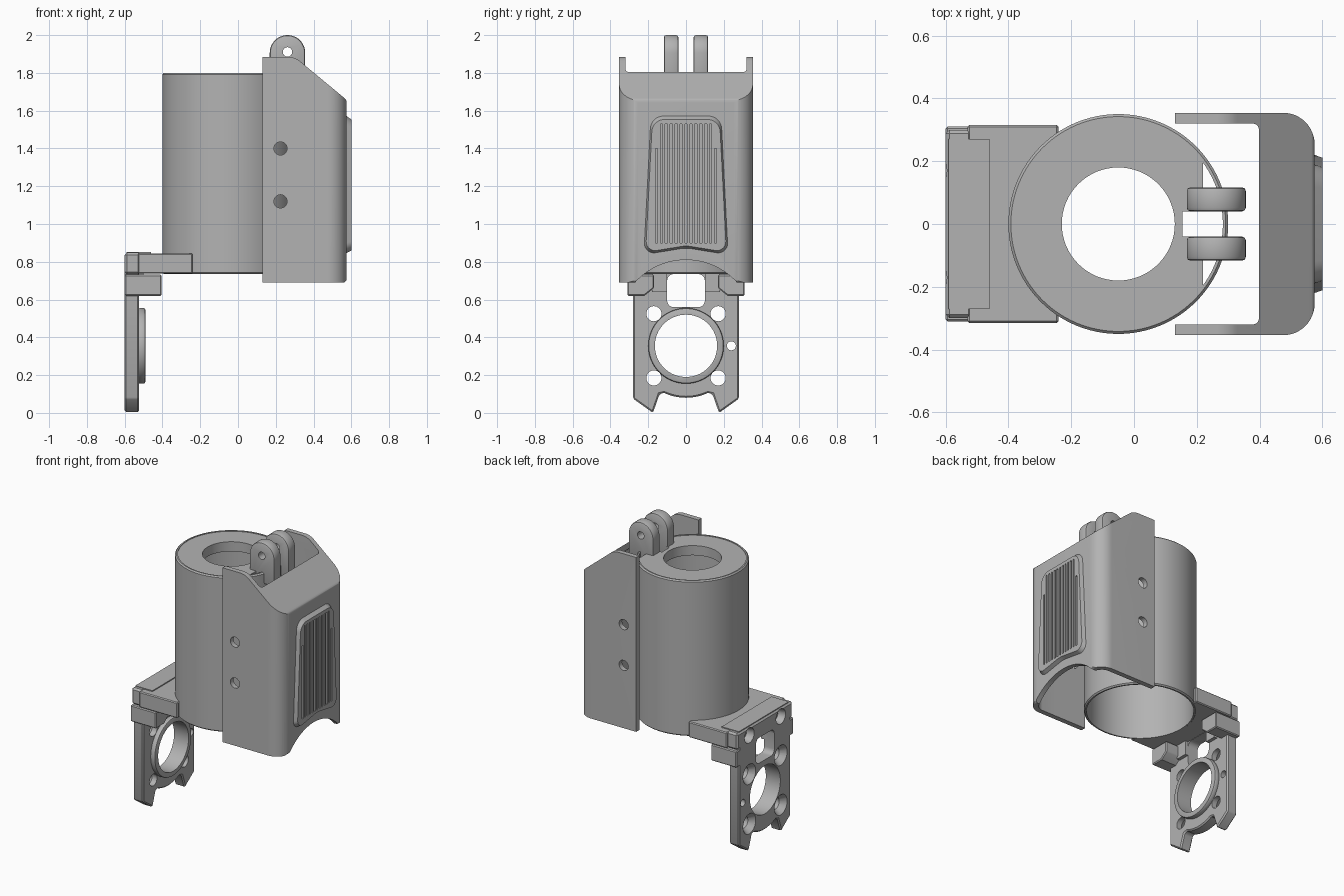
import bpy, bmesh, math
from mathutils import Vector

if "Cube" in bpy.data.objects:
    bpy.data.objects.remove(bpy.data.objects["Cube"])

grey = bpy.data.materials.new("plain_grey")
grey.use_nodes = True
grey.diffuse_color = (0.45, 0.45, 0.45, 1)
grey.node_tree.nodes["Principled BSDF"].inputs["Base Color"].default_value = (0.45, 0.45, 0.45, 1)
parts = []


def prism(name, pts, axis, lo, hi, taper=1.0):
    """Extrude a 2D outline along an axis, optionally scaling the far end."""
    place = {"x": lambda a, b, d: (d, a, b),
             "y": lambda a, b, d: (a, d, b),
             "z": lambda a, b, d: (a, b, d)}[axis]
    mid = sum((Vector(p) for p in pts), Vector((0, 0))) / len(pts)
    bm = bmesh.new()
    near = [bm.verts.new(place(p[0], p[1], lo)) for p in pts]
    far = []
    for p in pts:
        q = mid + (Vector(p) - mid) * taper
        far.append(bm.verts.new(place(q.x, q.y, hi)))
    bm.faces.new(near)
    bm.faces.new(far[::-1])
    n = len(pts)
    for i in range(n):
        j = (i + 1) % n
        bm.faces.new((near[i], far[i], far[j], near[j]))
    bmesh.ops.recalc_face_normals(bm, faces=bm.faces)
    mesh = bpy.data.meshes.new(name)
    bm.to_mesh(mesh)
    bm.free()
    mesh.materials.append(grey)
    ob = bpy.data.objects.new(name, mesh)
    bpy.context.collection.objects.link(ob)
    parts.append(ob)
    return ob


def circle(cx, cy, r, n=48):
    return [(cx + r * math.cos(2 * math.pi * i / n),
             cy + r * math.sin(2 * math.pi * i / n)) for i in range(n)]


def rect(a0, a1, b0, b1):
    return [(a0, b0), (a1, b0), (a1, b1), (a0, b1)]


def rounded(pts, radii, steps=8):
    """Replace polygon corners by arcs of the given radii."""
    out = []
    for i, r in enumerate(radii):
        p = Vector(pts[i])
        u = (Vector(pts[i - 1]) - p).normalized()
        w = (Vector(pts[(i + 1) % len(pts)]) - p).normalized()
        if r == 0:
            out.append(tuple(p))
            continue
        half = u.angle(w) / 2
        c = p + (u + w).normalized() * (r / math.sin(half))
        reach = r / math.tan(half)
        a, b = (p + u * reach - c).normalized(), (p + w * reach - c).normalized()
        out += [tuple(c + a.slerp(b, k / steps) * r) for k in range(steps + 1)]
    return out


def apply(ob, mod):
    bpy.ops.object.select_all(action="DESELECT")
    bpy.context.view_layer.objects.active = ob
    ob.select_set(True)
    bpy.ops.object.modifier_apply(modifier=mod.name)


def combine(ob, tool, op="DIFFERENCE"):
    mod = ob.modifiers.new("cut", "BOOLEAN")
    mod.operation, mod.solver, mod.object = op, "EXACT", tool
    apply(ob, mod)
    parts.remove(tool)
    bpy.data.objects.remove(tool)


def bevel(ob, width, segments=2):
    mod = ob.modifiers.new("bevel", "BEVEL")
    mod.width, mod.segments, mod.limit_method = width, segments, "ANGLE"
    mod.angle_limit = math.radians(40)
    apply(ob, mod)


# Hollow sleeve and its pierced top disc
CX = -0.05
sleeve = prism("sleeve", circle(CX, 0, 0.35, 96), "z", 0.735, 1.8)
bevel(sleeve, 0.008, 1)
combine(sleeve, prism("bore", circle(CX, 0, 0.333, 96), "z", 0.6, 1.9))
disc = prism("top_disc", circle(CX, 0, 0.334, 96), "z", 1.73, 1.796)
combine(disc, prism("hole", circle(CX, 0, 0.18, 64), "z", 1.6, 1.9))
combine(disc, prism("flat", rect(0.22, 0.5, -0.3, 0.3), "z", 1.6, 1.9))
combine(disc, prism("notch", rect(0.155, 0.5, -0.04, 0.04), "z", 1.6, 1.9))

# Pair of hinge ears
for side, name in ((1, "hinge_ear_left"), (-1, "hinge_ear_right")):
    ex, ez, er = 0.262, 1.906, 0.094
    arc = [(ex + er * math.cos(math.pi * i / 24), ez + er * math.sin(math.pi * i / 24))
           for i in range(25)]
    outline = arc + [(ex - er, 1.72), (ex + er, 1.72)]
    ear = prism(name, outline, "y", side * 0.04, side * 0.117)
    bevel(ear, 0.012)
    combine(ear, prism("pin_hole", circle(ex, ez + 0.005, 0.025, 24), "y", -0.2, 0.2))

# U-shaped outer shell with sloped top
shell = prism("outer_shell", rounded(
    [(0.13, 0.69), (0.575, 0.69), (0.575, 1.657), (0.3, 1.885), (0.13, 1.885)],
    [0, 0.02, 0.03, 0.1, 0]), "y", -0.5, 0.5)
combine(shell, prism("plan", rounded(rect(0, 0.575, -0.354, 0.354), [0, 0.1, 0.1, 0], 12),
                     "z", 0.5, 2.1), "INTERSECT")
cavity = prism("cavity", [(0, 0.5), (0.54, 0.5), (0.54, 1.64), (0.3, 1.84), (0, 1.84)],
               "y", -0.5, 0.5)
combine(cavity, prism("plan", rounded(rect(-0.1, 0.54, -0.32, 0.32), [0, 0.065, 0.065, 0]),
                      "z", 0.4, 2.1), "INTERSECT")
combine(shell, cavity)
combine(shell, prism("opening", rounded(rect(0, 0.398, -0.32, 0.32), [0, 0.02, 0.02, 0], 4),
                     "z", 0.5, 2.1))
combine(shell, prism("arch", circle(0, 0.446, 0.364, 96), "x", 0.45, 0.7))
for z in (1.12, 1.4):
    combine(shell, prism("screw_hole", circle(0.225, z, 0.035, 32), "y", -0.6, 0.6))

# Ribbed grip pad
pad = prism("grip_pad", rounded(
    [(-0.225, 0.835), (0, 0.872), (0.225, 0.835), (0.187, 1.575), (-0.187, 1.575)],
    [0.05, 0.2, 0.05, 0.07, 0.07]), "x", 0.57, 0.6, 0.95)
for i in range(-6, 7):
    y = i * 0.026
    top = 1.53 if abs(i) < 6 else 1.4
    combine(pad, prism("groove", rect(y - 0.006, y + 0.006, 0.9, top), "x", 0.589, 0.7))

# Mounting plate with curved foot cut-out
HZ = 0.355
foot = [(0.275 * math.sin(math.radians(a)), HZ - 0.275 * math.cos(math.radians(a)))
        for a in range(-25, 26, 5)]
plate = prism("mounting_plate",
              [(-0.28, 0.8), (-0.28, 0.075), (-0.175, 0), (-0.14, 0.1)] + foot +
              [(0.14, 0.1), (0.175, 0), (0.28, 0.075), (0.28, 0.8)], "x", -0.6, -0.523)
bevel(plate, 0.008, 1)
collar = prism("plate_collar", circle(0, HZ, 0.2, 64), "x", -0.53, -0.49)
bevel(collar, 0.01)
for ob in (plate, collar):
    combine(ob, prism("bore", circle(0, HZ, 0.165, 64), "x", -0.7, -0.4))
combine(plate, prism("window", rounded(rect(-0.1, 0.1, 0.56, 0.735), [0.035] * 4, 5),
                     "x", -0.7, -0.4))
combine(plate, prism("pin_hole", circle(0.24, HZ, 0.024, 24), "x", -0.7, -0.4))

# Header rail, shelf reaching the sleeve, and lower clamp blocks
header = prism("header_rail", rect(-0.3, 0.3, 0.735, 0.848), "x", -0.6, -0.515)
bevel(header, 0.012, 1)
shelf = prism("shelf", rect(-0.53, -0.24, -0.315, 0.315), "z", 0.737, 0.845)
bevel(shelf, 0.006, 1)
combine(shelf, prism("bore", circle(CX, 0, 0.34, 96), "z", 0.6, 1))
ridge = prism("shelf_ridge", rect(-0.59, -0.46, -0.27, 0.27), "z", 0.8, 0.852)
for side, name in ((1, "clamp_block_left"), (-1, "clamp_block_right")):
    block = prism(name, [(side * y, z) for y, z in (
        (0.31, 0.62), (0.31, 0.732), (0.17, 0.732), (0.17, 0.66), (0.22, 0.62))],
        "x", -0.6, -0.405)
    bevel(block, 0.006, 1)
    window_rim = prism("window_rim", rect(side * 0.1, side * 0.18, 0.64, 0.737), "x", -0.56, -0.5)

# Countersunk screw holes
for y in (-0.17, 0.17):
    for z in (0.185, 0.525):
        combine(plate, prism("hole", circle(y, z, 0.04, 32), "x", -0.7, -0.4))
        combine(plate, prism("sink", circle(y, z, 0.07, 32), "x", -0.602, -0.56, 0.571))
    for ob in (plate, header, ridge):
        combine(ob, prism("sink", circle(y, 0.79, 0.055, 32), "x", -0.62, -0.55, 0.75))

bpy.ops.object.select_all(action="DESELECT")
for ob in parts:
    ob.select_set(True)
bpy.context.view_layer.objects.active = shell
bpy.ops.object.shade_smooth_by_angle(angle=math.radians(30))
